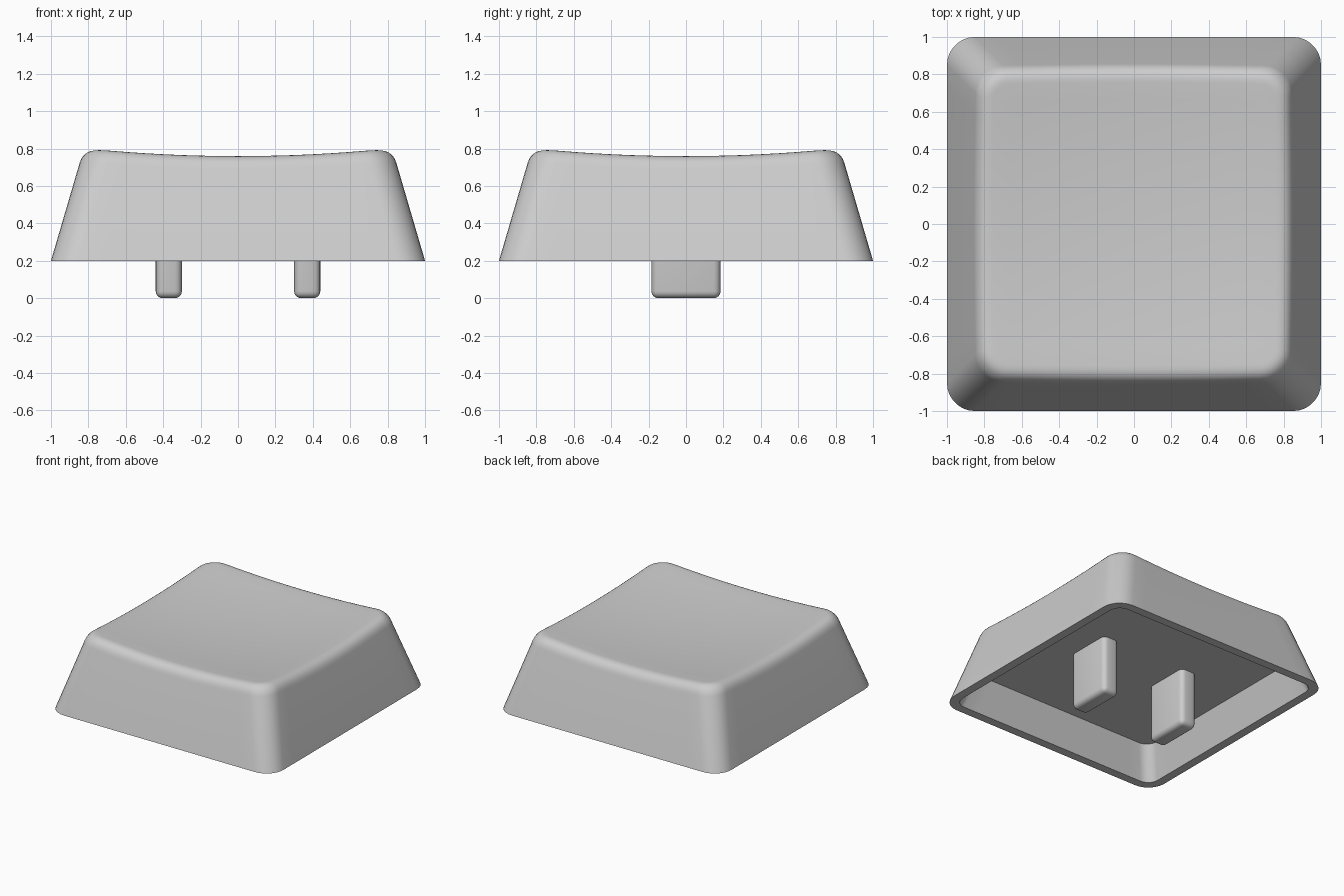
import bpy, bmesh, math
from mathutils import Vector

if "Cube" in bpy.data.objects:
    bpy.data.objects.remove(bpy.data.objects["Cube"])

DRAFT = 0.293      # inward lean of the walls per unit of height
BASE_Z = 0.2       # height of the skirt rim
RADIUS = 0.15      # corner radius of the skirt
FILLET = 0.075     # size of the rounded rim around the dish
CEILING_Z = 0.457  # underside of the cap's top

grey = bpy.data.materials.new("light_grey")
grey.diffuse_color = (0.61, 0.61, 0.61, 1)
grey.use_nodes = True
grey.node_tree.nodes["Principled BSDF"].inputs["Base Color"].default_value = grey.diffuse_color


def finish(bm, name):
    bmesh.ops.recalc_face_normals(bm, faces=bm.faces)
    mesh = bpy.data.meshes.new(name)
    bm.to_mesh(mesh)
    bm.free()
    mesh.materials.append(grey)
    obj = bpy.data.objects.new(name, mesh)
    bpy.context.collection.objects.link(obj)
    bpy.ops.object.select_all(action='DESELECT')
    obj.select_set(True)
    bpy.context.view_layer.objects.active = obj
    bpy.ops.object.shade_smooth_by_angle(angle=math.radians(35))
    return obj


def outline(arc=7, side=14):
    """Rounded square as (corner-centre direction, outward normal) pairs."""
    pts = []
    for q in range(4):
        a0 = q * math.pi / 2
        spin = lambda x, y: Vector((x * math.cos(a0) - y * math.sin(a0),
                                    x * math.sin(a0) + y * math.cos(a0)))
        for i in range(arc + 1):
            a = math.pi / 2 * i / arc
            pts.append((spin(1, 1), spin(math.cos(a), math.sin(a))))
        for i in range(1, side):
            pts.append((spin(1 - 2 * i / side, 1), spin(0, 1)))
    return pts


def dish(p):
    return 0.722 + 0.064 * p.length_squared


SHAPE = outline()


def place(c, n, half, r):
    return c * (half - r) + n * r


def flat_ring(half, r, z):
    return [(*place(c, n, half, r), z) for c, n in SHAPE]


def rim_profile(c, n, steps=7):
    """Rounded edge from the sloping wall over to the dished top."""
    d = 0.17
    for _ in range(4):
        top = dish(place(c, n, 1 - d, RADIUS))
        d = DRAFT * (top - BASE_Z)
    inner = place(c, n, 1 - d - FILLET, RADIUS - FILLET)
    z_in = dish(inner)
    start, end = (d - DRAFT * FILLET, top - FILLET), (d + FILLET, z_in)
    out = []
    for k in range(steps + 1):
        t = k / steps
        w = ((1 - t) ** 2, 2 * t * (1 - t), t * t)
        o = w[0] * start[0] + w[1] * d + w[2] * end[0]
        z = w[0] * start[1] + w[1] * top + w[2] * end[1]
        r = RADIUS - max(0, o - d)
        out.append((*place(c, n, 1 - o, r), z))
    return out


# Cap shell: inner cavity, bottom rim, sloped walls, rounded edge, dished top
rings = [flat_ring(0.848, 0.09, CEILING_Z),
         flat_ring(0.93, 0.09, BASE_Z),
         flat_ring(1.0, RADIUS, BASE_Z)]
rings += [list(r) for r in zip(*[rim_profile(c, n) for c, n in SHAPE])]
edge = [Vector(p[:2]) for p in rings[-1]]
for k in range(1, 8):
    s = 1 - k / 8
    rings.append([(*(p * s), dish(p * s)) for p in edge])

bm = bmesh.new()
loops = [[bm.verts.new(p) for p in ring] for ring in rings]
count = len(SHAPE)
for a, b in zip(loops, loops[1:]):
    for i in range(count):
        j = (i + 1) % count
        bm.faces.new((a[i], a[j], b[j], b[i]))
bm.faces.new(loops[0])                       # cavity ceiling
centre = bm.verts.new((0, 0, dish(Vector((0, 0)))))
for i in range(count):
    bm.faces.new((loops[-1][i], loops[-1][(i + 1) % count], centre))
finish(bm, "cap_shell")

# Two rounded mounting prongs hanging from the ceiling
for name, side in (("left_prong", -1), ("right_prong", 1)):
    bm = bmesh.new()
    bmesh.ops.create_cube(bm, size=1)
    for v in bm.verts:
        v.co = (side * 0.37 + v.co.x * 0.14, v.co.y * 0.37,
                (v.co.z + 0.5) * CEILING_Z)
    top = [f for f in bm.faces
           if all(v.co.z > CEILING_Z - 0.01 for v in f.verts)]
    bmesh.ops.delete(bm, geom=top, context='FACES_ONLY')
    bmesh.ops.bevel(bm, geom=[e for e in bm.edges if not e.is_boundary],
                    offset=0.037, segments=4, profile=0.5, affect='EDGES')
    finish(bm, name)
